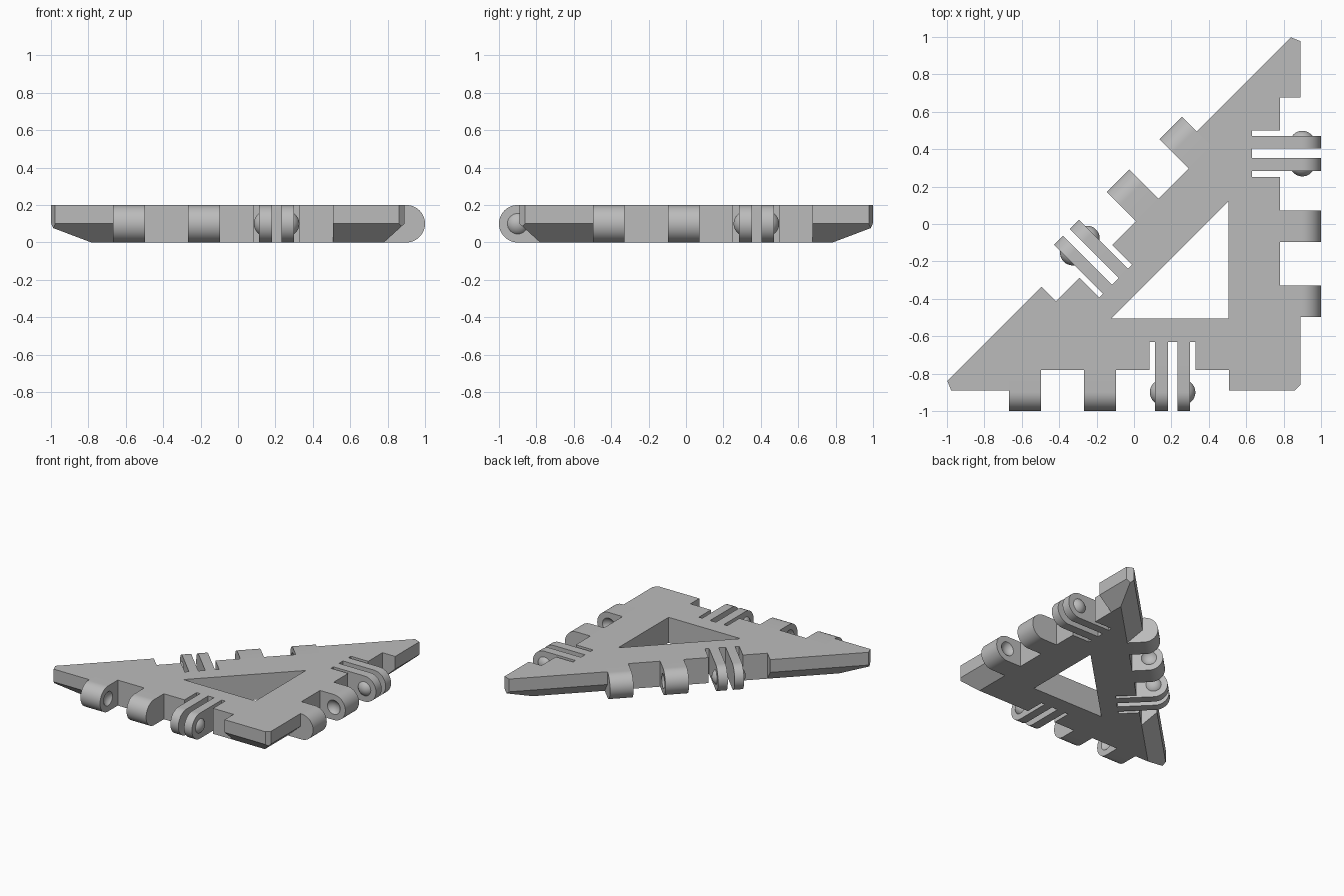
import bpy, bmesh, math
from mathutils import Matrix, Vector

cube = bpy.data.objects.get("Cube")
if cube:
    bpy.data.objects.remove(cube, do_unlink=True)

H = 0.2            # thickness
R = H / 2          # hinge radius
EDGE = 0.89        # distance of the two straight sides from the centre
RECESS = 0.11      # depth of the hinge recess and width of the lower chamfer
SLOT = 0.26        # depth of the slits beside the clip fingers
HALF = 0.5875      # half length of the hinge row
AXIS = -0.01       # hinge axis, measured inward from the side

grey = bpy.data.materials.new("mid grey")
grey.use_nodes = True
colour = (0.5, 0.5, 0.5, 1)
grey.diffuse_color = colour
grey.node_tree.nodes["Principled BSDF"].inputs["Base Color"].default_value = colour


def add_object(name, bm):
    bmesh.ops.recalc_face_normals(bm, faces=bm.faces[:])
    mesh = bpy.data.meshes.new(name)
    bm.to_mesh(mesh)
    bm.free()
    mesh.materials.append(grey)
    obj = bpy.data.objects.new(name, mesh)
    bpy.context.collection.objects.link(obj)
    return obj


def activate(obj):
    bpy.ops.object.select_all(action='DESELECT')
    obj.select_set(True)
    bpy.context.view_layer.objects.active = obj


def prism(bm, outline, offset):
    """Extrude a closed outline of 3D points along offset."""
    face = bm.faces.new([bm.verts.new(p) for p in outline])
    out = bmesh.ops.extrude_face_region(bm, geom=[face], use_keep_orig=True)
    verts = [v for v in out["geom"] if isinstance(v, bmesh.types.BMVert)]
    bmesh.ops.translate(bm, verts=verts, vec=offset)


def subtract(obj, cutter):
    activate(obj)
    mod = obj.modifiers.new("cut", 'BOOLEAN')
    mod.operation, mod.solver, mod.object = 'DIFFERENCE', 'EXACT', cutter
    bpy.ops.object.modifier_apply(modifier=mod.name)
    bpy.data.objects.remove(cutter, do_unlink=True)


def smooth(obj):
    activate(obj)
    bpy.ops.object.shade_smooth_by_angle(angle=math.radians(30))


def triangle(inset, z):
    """Right triangle with every side moved inward by inset."""
    near, far = EDGE - inset, 1.05 - inset / math.tan(math.pi / 8)
    return [Vector(p) for p in ((-far, -near, z), (near, -near, z), (near, far, z))]


# Each side: local x runs along the side, local y points inward
sides = {
    "front": Matrix.Translation((-0.08, -EDGE, 0)),
    "left": Matrix.Translation((EDGE, 0.09, 0)) @ Matrix.Rotation(math.pi / 2, 4, 'Z'),
    "slanted": Matrix.Translation((-0.08, 0.08, 0)) @ Matrix.Rotation(math.pi * 1.25, 4, 'Z'),
}

# Frame plate with chamfered underside
bm = bmesh.new()
rings = [[bm.verts.new(p) for p in triangle(i, z)]
         for i, z in ((RECESS, 0), (0, R), (0, H))]
bm.faces.new(rings[0])
bm.faces.new(rings[2])
for low, high in zip(rings, rings[1:]):
    for i in range(3):
        j = (i + 1) % 3
        bm.faces.new((low[i], low[j], high[j], high[i]))
bmesh.ops.recalc_face_normals(bm, faces=bm.faces[:])

# Blunt the three tips
tip = math.pi / 8
for point, normal in (((-0.9875, -0.865, 0), (-math.cos(tip), -math.sin(tip), 0)),
                      ((0.865, 0.9875, 0), (math.sin(tip), math.cos(tip), 0)),
                      ((0.875, -0.875, 0), (1, -1, 0))):
    cut = bmesh.ops.bisect_plane(bm, geom=bm.verts[:] + bm.edges[:] + bm.faces[:],
                                 plane_co=point, plane_no=normal, clear_outer=True)
    rim = [e for e in cut["geom_cut"] if isinstance(e, bmesh.types.BMEdge)]
    bmesh.ops.edgeloop_fill(bm, edges=rim)
frame = add_object("triangular_frame", bm)

# Cut the central opening, the hinge recesses and the finger slots
SLOT_START, SLOT_END = 0.1625, 0.41
bm = bmesh.new()
prism(bm, triangle(0.385, -0.1), (0, 0, 0.4))
recess = [(-HALF, -0.2), (-HALF, RECESS), (SLOT_START, RECESS), (SLOT_START, SLOT),
          (SLOT_END, SLOT), (SLOT_END, RECESS), (HALF, RECESS), (HALF, -0.2)]
for place in sides.values():
    prism(bm, [place @ Vector((x, y, -0.1)) for x, y in recess], (0, 0, 0.4))
subtract(frame, add_object("opening_cutter", bm))


def hinge_piece(name, start, end, root):
    """Round-nosed block from the root line out to the hinge axis."""
    outline = [(start, root, 0), (start, root, H)]
    for i in range(25):
        a = math.pi * (0.5 + i / 24)
        outline.append((start, AXIS + R * math.cos(a), R + R * math.sin(a)))
    bm = bmesh.new()
    prism(bm, outline, (end - start, 0, 0))
    return add_object(name, bm)


# Ball shared by the snap domes and matching sockets
CAP_R, CAP_H, CAP_BASE = 0.068, 0.028, 0.04


def ball(x):
    bm = bmesh.new()
    place = Matrix.Translation((x, AXIS, R)) @ Matrix.Rotation(math.pi / 2, 4, 'Y')
    bmesh.ops.create_uvsphere(bm, u_segments=32, v_segments=24, radius=CAP_R, matrix=place)
    return bm


def snap_dome(name, x, direction):
    bm = ball(x - direction * CAP_BASE)
    bmesh.ops.bisect_plane(bm, geom=bm.verts[:] + bm.edges[:] + bm.faces[:],
                           plane_co=(x, 0, 0), plane_no=(direction, 0, 0), clear_inner=True)
    return add_object(name, bm)


# Two knuckles with sockets facing each other
knuckle_a = hinge_piece("socket_knuckle_a", -HALF, -0.4175, RECESS)
subtract(knuckle_a, add_object("socket_cutter", ball(-0.4175 + CAP_BASE)))
knuckle_b = hinge_piece("socket_knuckle_b", -0.1875, -0.0175, RECESS)
subtract(knuckle_b, add_object("socket_cutter", ball(-0.1875 - CAP_BASE)))

# Two flexible clip fingers with outward domes
parts = [knuckle_a, knuckle_b,
         hinge_piece("clip_finger_a", 0.1925, 0.2625, SLOT),
         hinge_piece("clip_finger_b", 0.3125, 0.38, SLOT),
         snap_dome("snap_dome_a", 0.1925, -1),
         snap_dome("snap_dome_b", 0.38, 1)]

# Repeat the hinge row on all three sides
for part in parts:
    smooth(part)
    base = part.name
    for i, (side, place) in enumerate(sides.items()):
        obj = part if i == 0 else part.copy()
        if i:
            bpy.context.collection.objects.link(obj)
        obj.name = f"{side}_{base}"
        obj.matrix_world = place
